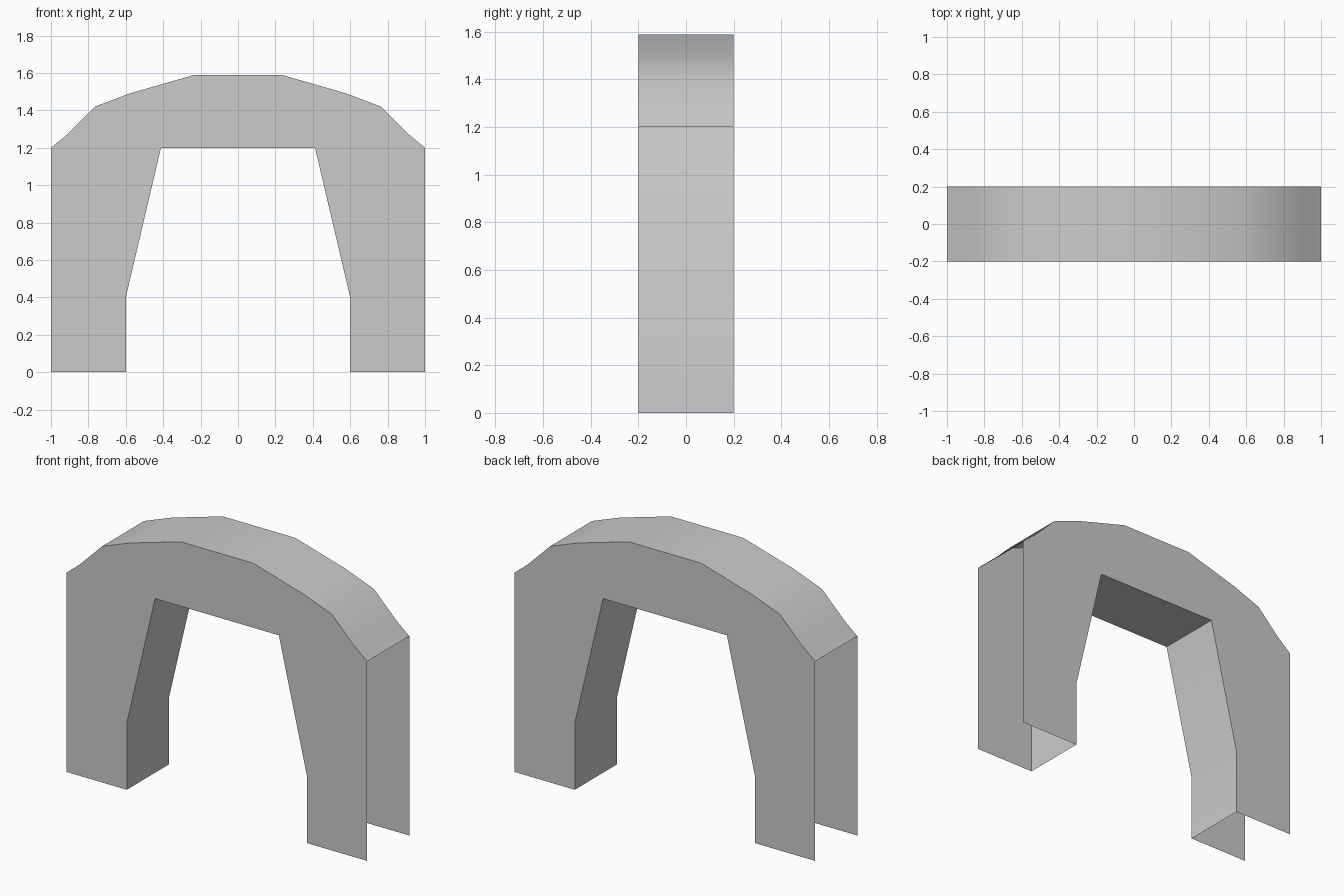
import bpy, bmesh
from math import radians

if "Cube" in bpy.data.objects:
    bpy.data.objects.remove(bpy.data.objects["Cube"])

DEPTH = 0.2  # half depth in y

# Right half of the arch outline in x, z (left half is mirrored)
crown = [(1.0, 1.2), (0.915, 1.27), (0.765, 1.42), (0.58, 1.49), (0.24, 1.588)]
opening = [(0.6, 0.0), (0.6, 0.4), (0.412, 1.2)]
foot = [(1.0, 0.0)]


def mirror(points):
    return [(-x, z) for x, z in reversed(points)]


# Full outline, counter-clockwise seen from the front
outline = (foot + crown + mirror(crown) + mirror(foot)
           + [(-x, z) for x, z in opening] + opening[::-1])

bm = bmesh.new()
front = [bm.verts.new((x, -DEPTH, z)) for x, z in outline]
back = [bm.verts.new((x, DEPTH, z)) for x, z in outline]

# Front and back panels
bm.faces.new(front)
bm.faces.new(back[::-1])

# Crown and opening strips; the outer sides and the undersides stay open
n = len(outline)
for i in range(n):
    j = (i + 1) % n
    (x0, z0), (x1, z1) = outline[i], outline[j]
    open_side = abs(x0) == 1.0 and x0 == x1
    open_base = z0 == 0.0 and z1 == 0.0
    if not (open_side or open_base):
        bm.faces.new((front[j], front[i], back[i], back[j]))

for f in bm.faces:
    f.smooth = True

mesh = bpy.data.meshes.new("arch")
bm.to_mesh(mesh)
bm.free()
mesh.set_sharp_from_angle(angle=radians(40))
arch = bpy.data.objects.new("arch", mesh)
bpy.context.collection.objects.link(arch)
